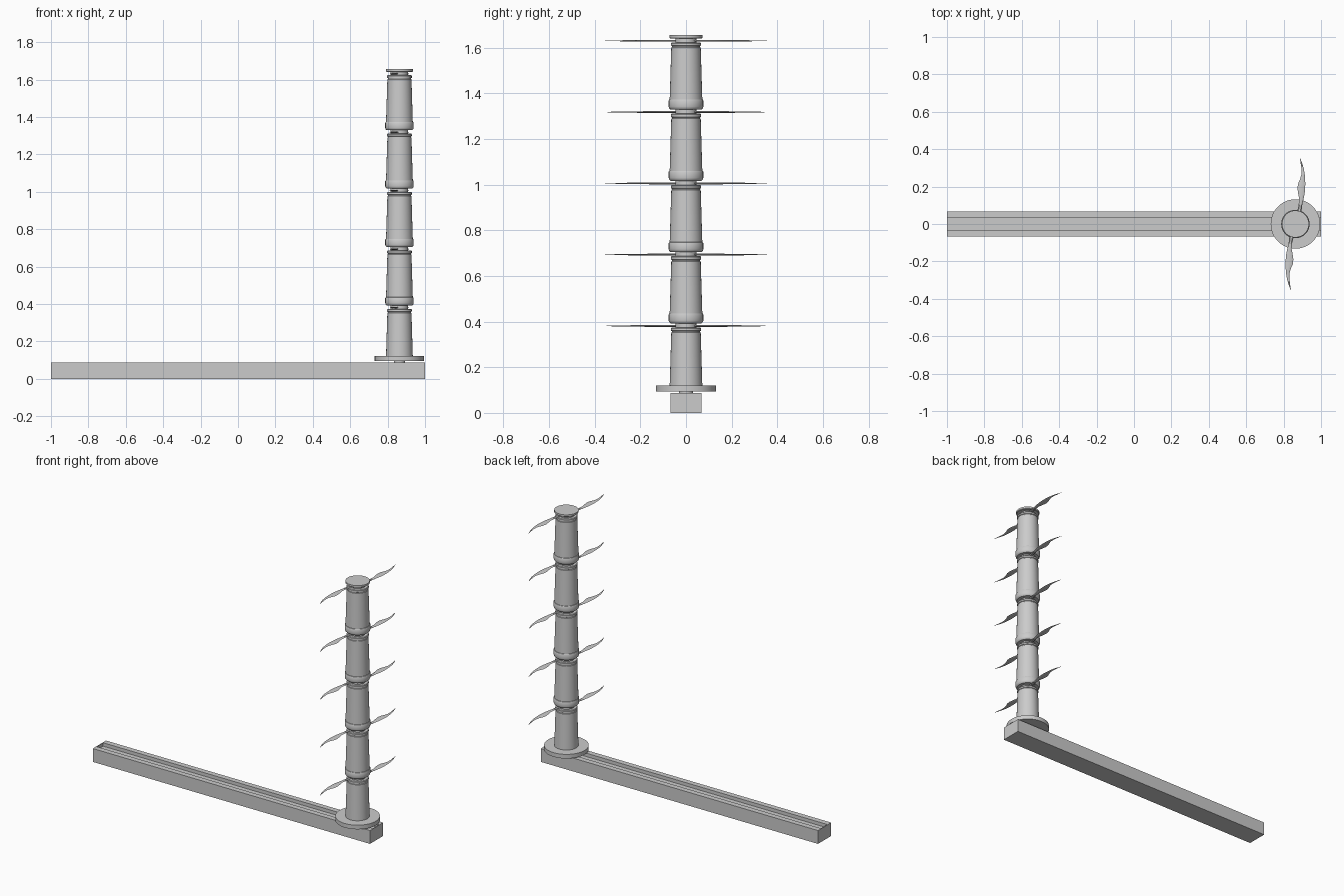
import bpy, bmesh, math

if "Cube" in bpy.data.objects:
    bpy.data.objects.remove(bpy.data.objects["Cube"])

CX = 0.863          # tower axis
PITCH = 0.3123      # spacing of the stacked sections
BLADE_Z = 0.381     # height of the lowest blade pair


def finish(name, bm, smooth=False):
    bmesh.ops.recalc_face_normals(bm, faces=bm.faces)
    me = bpy.data.meshes.new(name)
    bm.to_mesh(me)
    bm.free()
    ob = bpy.data.objects.new(name, me)
    bpy.context.collection.objects.link(ob)
    if smooth:
        bpy.context.view_layer.objects.active = ob
        ob.select_set(True)
        bpy.ops.object.shade_smooth_by_angle(angle=math.radians(30))
        ob.select_set(False)
    return ob


def prism(name, pts, offset):
    """Flat outline pushed along a vector."""
    bm = bmesh.new()
    f = bm.faces.new([bm.verts.new(p) for p in pts])
    r = bmesh.ops.extrude_face_region(bm, geom=[f])
    bmesh.ops.translate(bm, vec=offset,
                        verts=[g for g in r['geom'] if isinstance(g, bmesh.types.BMVert)])
    return finish(name, bm)


def lathe(name, profile, n=48):
    """Closed turned part on the tower axis; profile is (radius, z)."""
    bm = bmesh.new()
    rings = [[bm.verts.new((CX + r * math.cos(2 * math.pi * i / n),
                            r * math.sin(2 * math.pi * i / n), z)) for i in range(n)]
             for r, z in profile]
    for a, b in zip(rings, rings[1:]):
        for i in range(n):
            j = (i + 1) % n
            bm.faces.new((a[i], a[j], b[j], b[i]))
    bm.faces.new(rings[0])
    bm.faces.new(rings[-1])
    return finish(name, bm, True)


# Rail with a slot along its top, closed at both ends
W, H, S, D = 0.068, 0.087, 0.033, 0.065
prism("rail", [(-1, y, z) for y, z in
               [(-W, 0), (W, 0), (W, H), (S, H), (S, D), (-S, D), (-S, H), (-W, H)]], (2, 0, 0))
for name, x in (("slot_stop_left", -1), ("slot_stop_right", 0.996)):
    prism(name, [(x, -S, D), (x, S, D), (x, S, H), (x, -S, H)], (0.004, 0, 0))

# Slider in the slot, and round foot
lathe("slider", [(0.03, D), (0.03, 0.096)], 24)
lathe("base_disc", [(0.132, 0.094), (0.132, 0.121)], 64)


def top_rim(z):
    """Upper collar of a section, below the blade plane z."""
    return [(0.0645, z - 0.029), (0.062, z - 0.027), (0.062, z - 0.023),
            (0.066, z - 0.021), (0.066, z - 0.011), (0.063, z - 0.007)]


# Lowest section stands straight on the foot
lathe("section_1", [(0.0715, 0.121)] + top_rim(BLADE_Z))

# Upper sections have a flanged lower end
for k in range(1, 5):
    z = BLADE_Z + k * PITCH
    b = z - PITCH
    lathe(f"section_{k + 1}",
          [(0.068, b + 0.011), (0.074, b + 0.017), (0.076, b + 0.024), (0.076, b + 0.050),
           (0.074, b + 0.054), (0.0715, b + 0.055)] + top_rim(z))

# Cap on the top
TOP = BLADE_Z + 4 * PITCH
lathe("top_cap", [(0.068, TOP + 0.010), (0.072, TOP + 0.013), (0.072, TOP + 0.025)])

# Blade sections: distance from axis, left edge, right edge, half thickness
STATIONS = [(0.035, 0.004, 0.030, 0.004), (0.07, 0.010, 0.033, 0.004),
            (0.10, 0.017, 0.036, 0.004), (0.135, 0.020, 0.044, 0.004),
            (0.16, 0.015, 0.049, 0.004), (0.19, 0.011, 0.052, 0.0035),
            (0.215, 0.014, 0.053, 0.003), (0.24, 0.025, 0.052, 0.003),
            (0.265, 0.032, 0.050, 0.0025), (0.295, 0.032, 0.045, 0.002),
            (0.325, 0.028, 0.036, 0.0015), (0.355, 0.0235, 0.0245, 0.0005)]


def blade_pair(name, z):
    bm = bmesh.new()
    for s in (1, -1):
        rings = []
        for d, l, r, t in STATIONS:
            m, h = (l + r) / 2, (r - l) / 4
            sec = [(l, 0), (m - h, t), (m + h, t), (r, 0), (m + h, -t), (m - h, -t)]
            rings.append([bm.verts.new((CX + s * x, s * d, z + dz)) for x, dz in sec])
        for a, b in zip(rings, rings[1:]):
            for i in range(6):
                j = (i + 1) % 6
                bm.faces.new((a[i], a[j], b[j], b[i]))
        bm.faces.new(rings[0])
        bm.faces.new(rings[-1])
    return finish(name, bm, True)


# Hub and two blades in each gap
for k in range(5):
    z = BLADE_Z + k * PITCH
    lathe(f"hub_{k + 1}", [(0.047, z - 0.008), (0.047, z + 0.012)])
    blade_pair(f"blades_{k + 1}", z)
